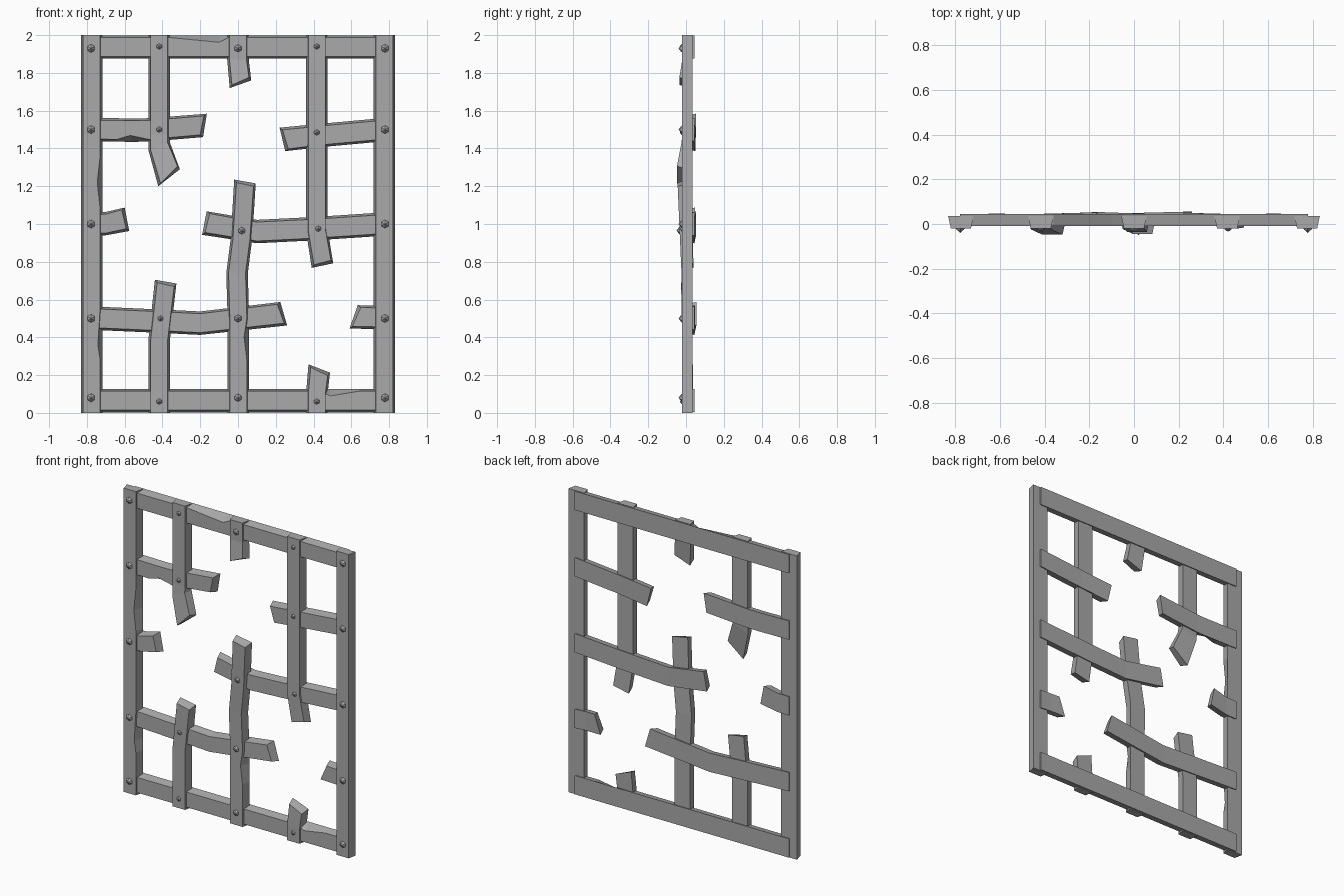
import bpy
import bmesh
import math
from mathutils import Matrix, Vector

default = bpy.data.objects.get("Cube")
if default:
    bpy.data.objects.remove(default)

iron = bpy.data.materials.new("grey_iron")
iron.use_nodes = True
GREY = (0.4, 0.4, 0.4, 1)
iron.diffuse_color = GREY
iron.node_tree.nodes["Principled BSDF"].inputs["Base Color"].default_value = GREY


def finish(name, bm):
    bmesh.ops.recalc_face_normals(bm, faces=bm.faces)
    mesh = bpy.data.meshes.new(name)
    bm.to_mesh(mesh)
    bm.free()
    mesh.materials.append(iron)
    obj = bpy.data.objects.new(name, mesh)
    bpy.context.collection.objects.link(obj)
    return obj


def bar(name, upright, stations, broken=True):
    """Tapered strip through stations (along, across, slant, push, nick).
    The broad face is at the back; a nick pulls in one front edge."""
    half = 0.057 if upright else 0.062
    front, back = (-0.02, 0.035) if upright else (-0.01, 0.044)
    bm = bmesh.new()
    rings = []
    for i, station in enumerate(stations):
        along, across, slant, push, nick = (tuple(station) + (0,) * 5)[:5]
        pull = 0
        if broken and i == len(stations) - 1:
            pull = -math.copysign(0.016, along - stations[i - 1][0])
        ring = []
        for side, is_front in ((1, False), (-1, False), (-1, True), (1, True)):
            t = along + side * slant
            c = across + side * half
            if is_front:
                t += pull
                c -= side * (0.012 + max(0, side * nick))
            y = (front if is_front else back) + push
            ring.append(bm.verts.new((c, y, t) if upright else (t, y, c)))
        rings.append(ring)
    for a, b in zip(rings, rings[1:]):
        for k in range(4):
            j = (k + 1) % 4
            bm.faces.new((a[k], a[j], b[j], b[k]))
    bm.faces.new(rings[0])
    bm.faces.new(rings[-1])
    return finish(name, bm)


# Full-height side posts with worn inner edges
bar("right_post", True, [(0, -0.775), (0.28, -0.775), (0.36, -0.775, 0, 0, 0.012),
                         (0.55, -0.775), (1.08, -0.775), (1.22, -0.775, 0, 0, 0.015),
                         (1.36, -0.775), (2, -0.775)], False)
bar("left_post", True, [(0, 0.775), (2, 0.775)], False)

# Full-width rails with chipped upper edges
bar("top_rail", False, [(-0.78, 1.937), (-0.36, 1.937), (-0.1, 1.937, 0, 0, 0.025),
                        (-0.05, 1.937), (0.78, 1.937)], False)
bar("bottom_rail", False, [(-0.78, 0.065), (0.43, 0.065), (0.49, 0.065, 0, 0, 0.025),
                           (0.64, 0.065), (0.78, 0.065)], False)

# Broken upright bars, each listed from its fixed end
bar("right_hanging_bar", True, [(2, -0.417), (1.47, -0.417), (1.41, -0.417, 0.02, -0.004),
                                (1.245, -0.365, 0.045, -0.028)])
bar("centre_hanging_stub", True, [(2, 0), (1.87, 0), (1.74, 0.013, 0.02, -0.015)])
bar("left_hanging_bar", True, [(2, 0.417), (0.97, 0.417, 0.005), (0.78, 0.447, 0.012, 0.004)])
bar("left_standing_stub", True, [(0, 0.417), (0.1, 0.417), (0.235, 0.43, -0.022, 0.003)])
bar("centre_standing_bar", True, [(0, 0.002), (0.28, 0.002), (0.4, 0.002, 0, 0, 0.015),
                                  (0.5, 0.002), (0.74, -0.005, 0, -0.004),
                                  (0.92, 0.018, 0, -0.012), (1.225, 0.037, -0.01, -0.024)])
bar("right_standing_bar", True, [(0, -0.417), (0.39, -0.417), (0.695, -0.383, -0.01, -0.006)])

# Broken cross bars, each listed from its fixed end
bar("upper_right_cross_bar", False, [(-0.78, 1.5), (-0.64, 1.498), (-0.57, 1.497, 0, 0, -0.022),
                                     (-0.47, 1.498), (-0.175, 1.522, 0.01, 0.008)])
bar("upper_left_cross_bar", False, [(0.78, 1.5), (0.45, 1.47), (0.235, 1.448, -0.015, 0.006)])
bar("middle_right_stub", False, [(-0.78, 1), (-0.7, 1.002), (-0.588, 1.025, -0.012, 0.004)])
bar("middle_left_cross_bar", False, [(0.78, 1), (0.4, 0.975), (0.1, 0.96),
                                     (-0.178, 1.005, 0.012, 0.01)])
bar("lower_right_cross_bar", False, [(-0.78, 0.502), (-0.4, 0.485), (-0.2, 0.475),
                                     (0.242, 0.525, -0.018, 0.011)])
bar("lower_left_stub", False, [(0.78, 0.502), (0.7, 0.507), (0.612, 0.508, 0.022, 0.003)])


def rivets(name, radius, places):
    """Faceted domed rivet heads on the front faces."""
    bm = bmesh.new()
    for x, z, y in places:
        place = Matrix.Translation(Vector((x, y, z))) @ Matrix.Rotation(math.pi / 2, 4, "X")
        for base, tip, depth, lift in ((1, 0.8, 0.3, 0.1), (0.8, 0, 0.6, 0.55)):
            bmesh.ops.create_cone(bm, cap_ends=True, segments=6, radius1=radius * base,
                                  radius2=radius * tip, depth=radius * depth,
                                  matrix=place @ Matrix.Translation((0, 0, radius * lift)))
    finish(name, bm)


rivets("post_rivets", 0.023, [(side * 0.778, z, -0.02) for side in (-1, 1)
                              for z in (0.08, 0.5, 1, 1.5, 1.93)])
rivets("centre_rivets", 0.021, [(0, 0.08, -0.02), (0, 0.5, -0.02), (0.02, 0.965, -0.032),
                                (0, 1.93, -0.02)])
rivets("inner_rivets", 0.016, [(-0.417, 0.06, -0.02), (-0.41, 0.5, -0.022), (-0.417, 1.5, -0.02),
                               (-0.417, 1.94, -0.02), (0.417, 0.06, -0.02), (0.425, 0.975, -0.02),
                               (0.417, 1.485, -0.02), (0.417, 1.94, -0.02)])
